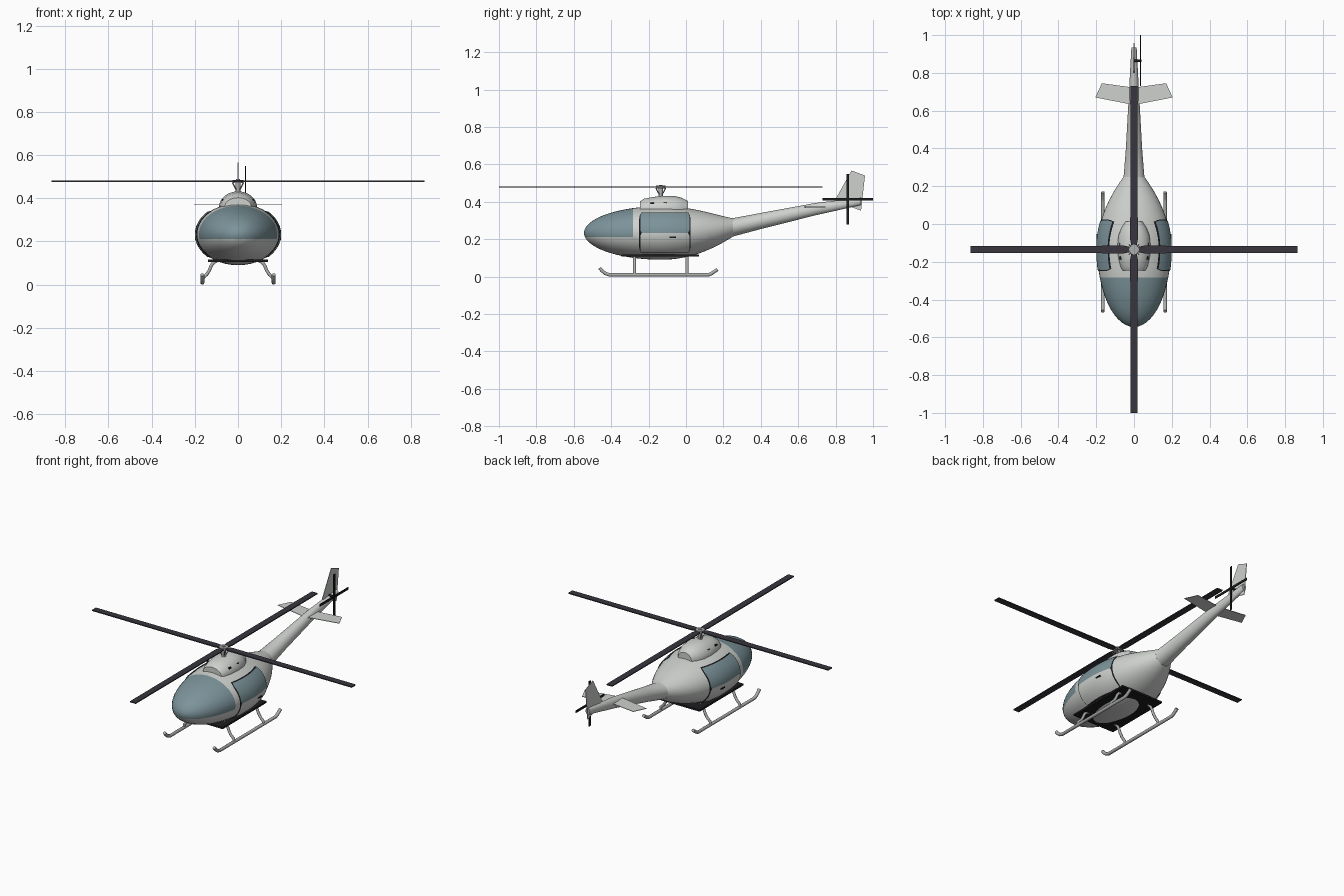
import bpy, bmesh, math
from mathutils import Vector, Matrix

if "Cube" in bpy.data.objects:
    bpy.data.objects.remove(bpy.data.objects["Cube"])


def material(name, rgb):
    m = bpy.data.materials.new(name)
    m.diffuse_color = (*rgb, 1)
    m.use_nodes = True
    m.node_tree.nodes["Principled BSDF"].inputs["Base Color"].default_value = m.diffuse_color
    return m


PAINT = material("light_grey_paint", (0.62, 0.64, 0.62))
GLASS = material("blue_grey_glass", (0.20, 0.295, 0.325))
BLACK = material("black_trim", (0.012, 0.012, 0.014))
BLADE = material("dark_blade", (0.04, 0.037, 0.048))
METAL = material("skid_metal", (0.42, 0.43, 0.43))


def finish(name, bm, mats, smooth=True):
    me = bpy.data.meshes.new(name)
    bm.to_mesh(me)
    bm.free()
    for m in mats:
        me.materials.append(m)
    ob = bpy.data.objects.new(name, me)
    bpy.context.collection.objects.link(ob)
    if smooth:
        bpy.ops.object.select_all(action='DESELECT')
        ob.select_set(True)
        bpy.context.view_layer.objects.active = ob
        bpy.ops.object.shade_smooth_by_angle(angle=math.radians(40))
    return ob


def loft(rings, caps=True):
    bm = bmesh.new()
    vs = [[bm.verts.new(p) for p in r] for r in rings]
    n = len(vs[0])
    for a, b in zip(vs, vs[1:]):
        for i in range(n):
            bm.faces.new((a[i], a[(i + 1) % n], b[(i + 1) % n], b[i]))
    if caps:
        bm.faces.new(vs[0])
        bm.faces.new(vs[-1])
    bmesh.ops.recalc_face_normals(bm, faces=bm.faces)
    return bm


def oval(y, hw, zc, hh, n=40):
    return [(hw * math.cos(2 * math.pi * i / n), y, zc + hh * math.sin(2 * math.pi * i / n)) for i in range(n)]


def box(name, lo, hi, mat):
    bm = bmesh.new()
    bmesh.ops.create_cube(bm, size=1)
    lo, hi = Vector(lo), Vector(hi)
    for v in bm.verts:
        v.co = (lo + hi) / 2 + v.co * (hi - lo)
    return finish(name, bm, [mat], False)


def rod(name, a, b, r, mat, n=16):
    a, b = Vector(a), Vector(b)
    bm = bmesh.new()
    rot = (b - a).to_track_quat('Z', 'Y').to_matrix().to_4x4()
    bmesh.ops.create_cone(bm, cap_ends=True, segments=n, radius1=r, radius2=r, depth=(b - a).length,
                          matrix=Matrix.Translation((a + b) / 2) @ rot)
    return finish(name, bm, [mat])


def tube(name, pts, r, mat):
    cu = bpy.data.curves.new(name, 'CURVE')
    cu.dimensions, cu.bevel_depth, cu.bevel_resolution = '3D', r, 3
    cu.use_fill_caps = True
    sp = cu.splines.new('POLY')
    sp.points.add(len(pts) - 1)
    for p, co in zip(sp.points, pts):
        p.co = (*co, 1)
    sp.use_smooth = True
    cu.materials.append(mat)
    ob = bpy.data.objects.new(name, cu)
    bpy.context.collection.objects.link(ob)


def plate(name, pts, offset, mat):
    """Thin solid from a flat outline, thickened along offset."""
    o = Vector(offset)
    return finish(name, loft([[Vector(p) - o for p in pts], [Vector(p) + o for p in pts]]), [mat], False)


# Fuselage outline: half width, centre height, half height at y
def section(y):
    if y < -0.13:
        k = math.sqrt(max(0, 1 - ((y + 0.13) / 0.415) ** 2))
        return 0.195 * k, 0.233, 0.143 * k
    q = max(0, 1 - ((y + 0.13) / 0.38) ** 2)
    top, bot = 0.312 + 0.064 * q ** 1.3, 0.213 - 0.123 * q
    return 0.055 + 0.14 * q, (top + bot) / 2, (top - bot) / 2


# Fuselage with glazed nose
ys = [-0.13 - 0.415 * math.cos(math.radians(a)) for a in (1, 4, 8, 13, 19, 26, 33, 40, 47, 54, 61)]
ys += [-0.283] + [-0.25 + 0.025 * i for i in range(21)]
bm = loft([oval(y, *section(y)) for y in ys])
bmesh.ops.bisect_plane(bm, geom=bm.verts[:] + bm.edges[:] + bm.faces[:], plane_co=(0, 0, 0.212), plane_no=(0, 0, 1))
for f in bm.faces:
    c = f.calc_center_median()
    f.material_index = int(c.y < -0.283 and c.z > 0.212)
finish("fuselage", bm, [PAINT, GLASS])


# Doors: curved sheets that follow the fuselage side
def side_point(y, z, off, side):
    hw, zc, hh = section(y)
    t = max(-0.99, min(0.99, (z - zc) / hh))
    x = hw * math.sqrt(1 - t * t)
    n = Vector((x / hw ** 2, 0, (z - zc) / hh ** 2)).normalized()
    return side * (x + n.x * off), y, z + n.z * off


def sheet(name, y0, y1, z0, z1, off, side, mat, cut=0.02):
    bm = bmesh.new()
    ny, nz = 14, 14
    grid = []
    for j in range(nz + 1):
        z = z0 + (z1 - z0) * j / nz
        # clip the corners slightly
        e = max(0, cut - min(z - z0, z1 - z)) * 0.6
        grid.append([bm.verts.new(side_point(y0 + e + (y1 - y0 - 2 * e) * i / ny, z, off, side))
                     for i in range(ny + 1)])
    for a, b in zip(grid, grid[1:]):
        for i in range(ny):
            q = (a[i], a[i + 1], b[i + 1], b[i])
            bm.faces.new(q if side > 0 else q[::-1])
    return finish(name, bm, [mat])


for s, tag in ((1, "right"), (-1, "left")):
    sheet(f"door_frame_{tag}", -0.25, 0.024, 0.127, 0.340, 0.002, s, BLACK)
    sheet(f"door_panel_{tag}", -0.244, 0.018, 0.132, 0.233, 0.005, s, PAINT, 0.012)
    sheet(f"door_window_{tag}", -0.244, 0.018, 0.233, 0.335, 0.005, s, GLASS, 0.012)
    hx = side_point(-0.07, 0.21, 0.006, s)[0]
    box(f"door_handle_{tag}", (hx - 0.005, -0.088, 0.207), (hx + 0.005, -0.054, 0.213), BLACK)

# Engine cowling with side vents
COWL = ((-0.245, 0.062, 0.403), (-0.225, 0.072, 0.416), (-0.18, 0.083, 0.425), (-0.12, 0.088, 0.432),
        (-0.06, 0.082, 0.430), (-0.02, 0.066, 0.420), (0.012, 0.045, 0.403))
finish("engine_cowling", loft([oval(y, hw, 0.36, top - 0.36, 32) for y, hw, top in COWL]), [PAINT])
for s in (1, -1):
    for y in (-0.18, -0.11):
        box("cowling_vent", (s * 0.072 - 0.005, y - 0.009, 0.389), (s * 0.072 + 0.005, y + 0.009, 0.397), BLACK)

# Tail boom
finish("tail_boom", loft([oval(y, hw, zc, hh, 28) for y, hw, zc, hh in (
    (0.22, 0.064, 0.262, 0.052), (0.25, 0.055, 0.263, 0.049), (0.40, 0.043, 0.297, 0.043),
    (0.69, 0.027, 0.360, 0.033), (0.935, 0.014, 0.402, 0.020))]), [PAINT])

# Tail fin and stabilizers
plate("tail_fin", [(0, 0.80, 0.415), (0, 0.885, 0.567), (0, 0.957, 0.54), (0, 0.936, 0.352), (0, 0.85, 0.385)],
      (0.0015, 0, 0), PAINT)
for s in (1, -1):
    plate("stabilizer", [(0, 0.63, 0.372), (s * 0.205, 0.67, 0.372), (s * 0.17, 0.745, 0.372), (0, 0.722, 0.372)],
          (0, 0, 0.0015), PAINT)

# Tail rotor
TY, TZ, TX = 0.865, 0.413, 0.035
rod("tail_rotor_shaft", (0, TY, TZ), (TX + 0.006, TY, TZ), 0.007, BLACK)
box("tail_rotor_blade_long", (TX - 0.002, TY - 0.135, TZ - 0.007), (TX + 0.002, 1.0, TZ + 0.007), BLACK)
box("tail_rotor_blade_tall", (TX - 0.002, TY - 0.007, TZ - 0.136), (TX + 0.002, TY + 0.007, TZ + 0.136), BLACK)

# Main rotor: mast, hub, links and four blades
RY, RZ = -0.135, 0.479
rod("rotor_mast", (0, RY, 0.42), (0, RY, 0.485), 0.012, METAL)
rod("rotor_hub", (0, RY, RZ - 0.007), (0, RY, RZ + 0.007), 0.026, METAL, 24)
rod("rotor_cap", (0, RY, RZ), (0, RY, RZ + 0.011), 0.010, METAL)
for k in range(4):
    a = k * math.pi / 2
    d, t = Vector((math.cos(a), math.sin(a), 0)), Vector((-math.sin(a), math.cos(a), 0))
    c = Vector((0, RY, RZ))
    plate("main_blade", [c + d * 0.022 + t * 0.014, c + d * 0.05 + t * 0.020, c + d * 0.865 + t * 0.019,
                         c + d * 0.865 - t * 0.019, c + d * 0.05 - t * 0.020, c + d * 0.022 - t * 0.014],
          (0, 0, 0.003), BLADE)
    g = (d + t).normalized()
    rod("pitch_link", c + g * 0.010 + Vector((0, 0, -0.042)), c + g * 0.036 + Vector((0, 0, -0.006)), 0.003, METAL, 8)

# Belly plate
box("belly_plate", (-0.14, -0.345, 0.106), (0.14, 0.07, 0.117), BLACK)

# Landing skids and bent struts
for s, tag in ((1, "right"), (-1, "left")):
    x = s * 0.165
    tube(f"skid_{tag}", [(x, -0.462, 0.046), (x, -0.45, 0.032), (x, -0.432, 0.017), (x, -0.41, 0.0095),
                         (x, 0.12, 0.0095), (x, 0.135, 0.015), (x, 0.168, 0.038)], 0.0095, METAL)
    for y in (-0.275, 0.005):
        tube(f"strut_{tag}", [(s * 0.095, y, 0.112), (s * 0.113, y, 0.103), (s * 0.124, y, 0.088),
                              (s * 0.133, y, 0.066), (s * 0.145, y, 0.047), (s * 0.165, y, 0.028),
                              (x, y, 0.010)], 0.008, METAL)
